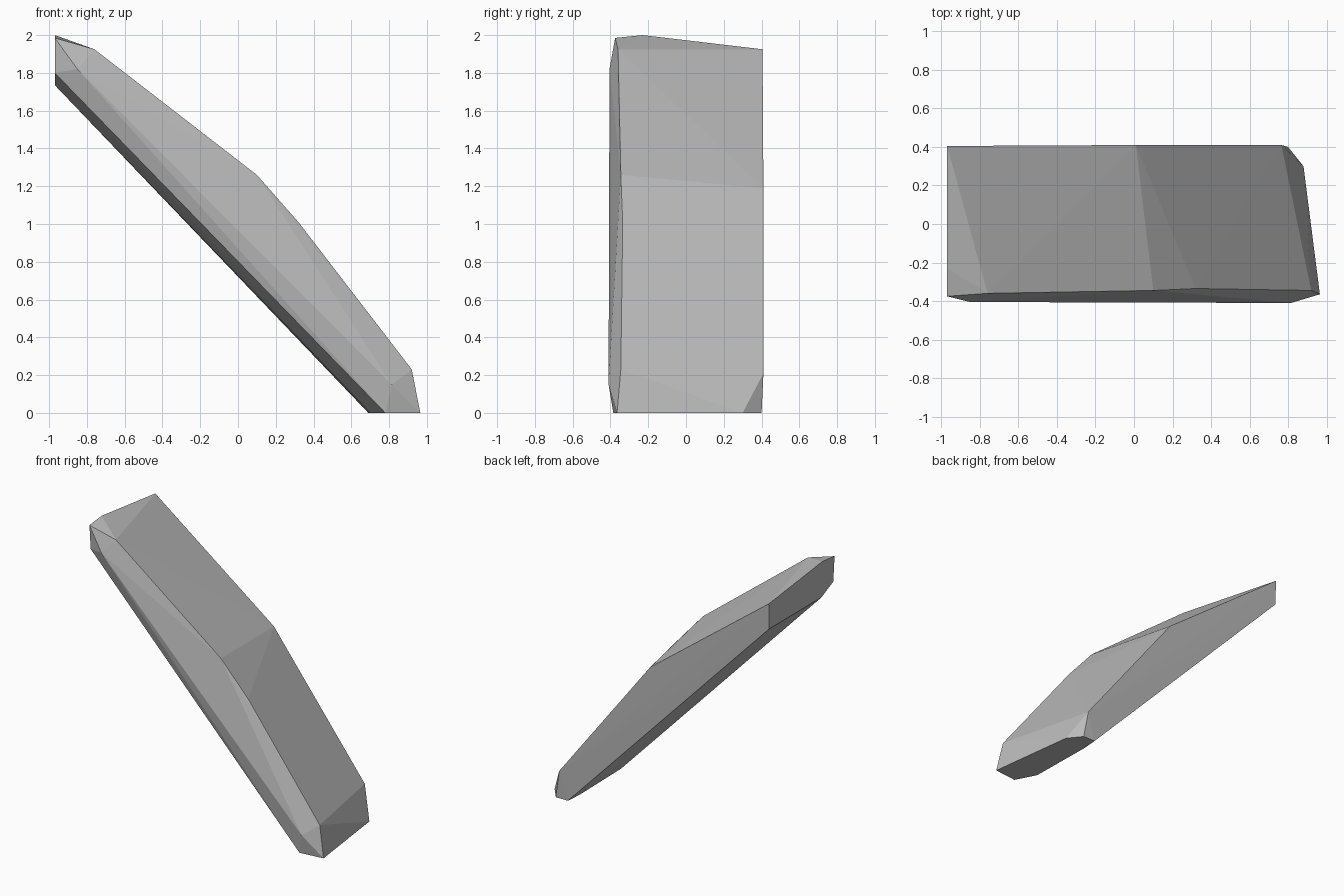
import bpy
import bmesh

# Remove only the default cube
default_cube = bpy.data.objects.get("Cube")
if default_cube:
    bpy.data.objects.remove(default_cube, do_unlink=True)


def make_material(name, colour):
    material = bpy.data.materials.new(name)
    material.use_nodes = True
    material.diffuse_color = colour
    shader = material.node_tree.nodes["Principled BSDF"]
    shader.inputs["Base Color"].default_value = colour
    shader.inputs["Roughness"].default_value = 0.9
    return material


def build_hull(name, corners, material):
    """Wrap a tight flat-faced stone around the given corner points."""
    bm = bmesh.new()
    for corner in corners:
        bm.verts.new(corner)
    bmesh.ops.convex_hull(bm, input=bm.verts[:])
    loose = [vert for vert in bm.verts if not vert.link_faces]
    bmesh.ops.delete(bm, geom=loose, context='VERTS')
    bmesh.ops.recalc_face_normals(bm, faces=bm.faces[:])
    mesh = bpy.data.meshes.new(name)
    bm.to_mesh(mesh)
    bm.free()
    mesh.materials.append(material)
    stone = bpy.data.objects.new(name, mesh)
    bpy.context.collection.objects.link(stone)
    return stone


# Upright broken end of the slab, given as (y, z)
END_X = -0.97
end_profile = [(0.405, 1.925), (0.4, 1.735), (-0.22, 1.735),
               (-0.36, 1.8), (-0.375, 1.985), (-0.23, 2)]
upper_end = [(END_X, y, z) for y, z in end_profile]

# Flat foot on the ground, given as (x, y)
foot_outline = [(0.965, -0.365), (0.88, 0.3), (0.8, 0.4), (0.7, 0.4),
                (0.69, 0.28), (0.7, -0.23), (0.78, -0.385)]
foot = [(x, y, 0) for x, y in foot_outline]

# Bent upper rims along the front and back
front_rim = [(-0.76, -0.36, 1.925), (0.1, -0.345, 1.26),
             (0.32, -0.335, 1.01), (0.92, -0.345, 0.23)]
back_rim = [(0.01, 0.41, 1.19), (0.765, 0.41, 0.21)]

# Bulge of the front side
front_ridge = [(0.815, -0.41, 0.15), (-0.85, -0.405, 1.82)]

stone_grey = make_material("stone_grey", (0.5, 0.5, 0.5, 1))
build_hull("leaning_rock_slab",
           upper_end + foot + front_rim + back_rim + front_ridge,
           stone_grey)
